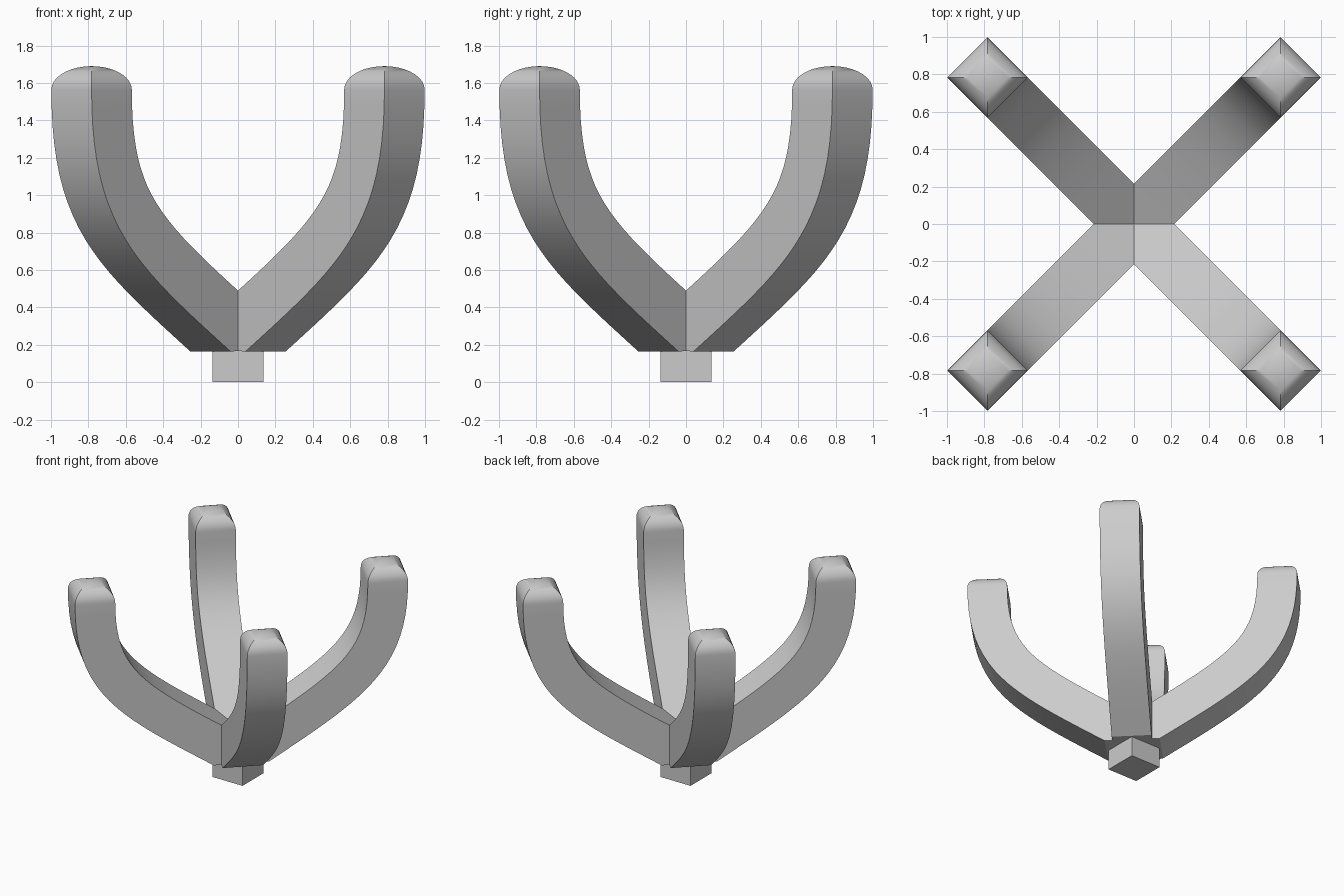
import bpy, bmesh, math
from mathutils import Vector

if "Cube" in bpy.data.objects:
    bpy.data.objects.remove(bpy.data.objects["Cube"])

H = 0.152          # half width of the square arm section
STEPS = 20         # segments along the curved arm
CAP = 9            # rings in the domed tip
TOP, RISE = 1.565, 0.125

# Centre path of one arm in the (radius, z) plane
P = [Vector(p) for p in ((0.127, 0.293), (0.841, 0.752), (1.107, 0.92), (1.107, TOP))]


def path(t):
    u = 1 - t
    p = P[0]*u**3 + P[1]*3*u*u*t + P[2]*3*u*t*t + P[3]*t**3
    d = (P[1]-P[0])*u*u + (P[2]-P[1])*2*u*t + (P[3]-P[2])*t*t
    return p, d.normalized()


def make_arm_mesh():
    bm = bmesh.new()

    def ring(outer, inner, half):
        return [bm.verts.new(c) for c in (
            (outer[0], -half, outer[1]), (outer[0], half, outer[1]),
            (inner[0], half, inner[1]), (inner[0], -half, inner[1]))]

    # root, curved shaft, domed tip
    rings = [ring((-0.05, 0.17), (-0.05, 0.36), H)]
    for i in range(STEPS + 1):
        p, d = path(i / STEPS)
        n = Vector((d.y, -d.x)) * H
        rings.append(ring(p + n, p - n, H))
    for i in range(1, CAP):
        a = math.pi / 2 * i / CAP
        s, z = H * math.cos(a), TOP + RISE * math.sin(a)
        rings.append(ring((P[3].x + s, z), (P[3].x - s, z), s))
    for a, b in zip(rings, rings[1:]):
        for k in range(4):
            bm.faces.new((a[k], a[(k+1) % 4], b[(k+1) % 4], b[k]))
    apex = bm.verts.new((P[3].x, 0, TOP + RISE))
    for k in range(4):
        bm.faces.new((rings[-1][k], rings[-1][(k+1) % 4], apex))

    # mitre the root so the four arms meet cleanly
    for side in (1, -1):
        bmesh.ops.bisect_plane(bm, geom=bm.verts[:] + bm.edges[:] + bm.faces[:],
                               plane_co=(0, 0, 0), plane_no=(1, side, 0),
                               clear_inner=True)
    bmesh.ops.recalc_face_normals(bm, faces=bm.faces[:])
    # open shell: make sure the tip faces point up
    bm.faces.ensure_lookup_table()
    if max(bm.faces, key=lambda f: f.calc_center_median().z).normal.z < 0:
        bmesh.ops.reverse_faces(bm, faces=bm.faces[:])
    me = bpy.data.meshes.new("curved_arm")
    bm.to_mesh(me)
    bm.free()
    return me


# Four arms on the diagonals
arm_mesh = make_arm_mesh()
for i, name in enumerate(("back_right", "back_left", "front_left", "front_right")):
    arm = bpy.data.objects.new(name + "_arm", arm_mesh)
    arm.rotation_euler.z = math.radians(45 + 90 * i)
    bpy.context.collection.objects.link(arm)
    if i == 0:
        bpy.context.view_layer.objects.active = arm
        arm.select_set(True)
        bpy.ops.object.shade_smooth_by_angle(angle=math.radians(30))
        arm.select_set(False)

# Square stub foot
bpy.ops.mesh.primitive_cube_add(size=1, location=(0, 0, 0.09))
foot = bpy.context.object
foot.name = "stub_foot"
foot.scale = (0.275, 0.275, 0.18)
